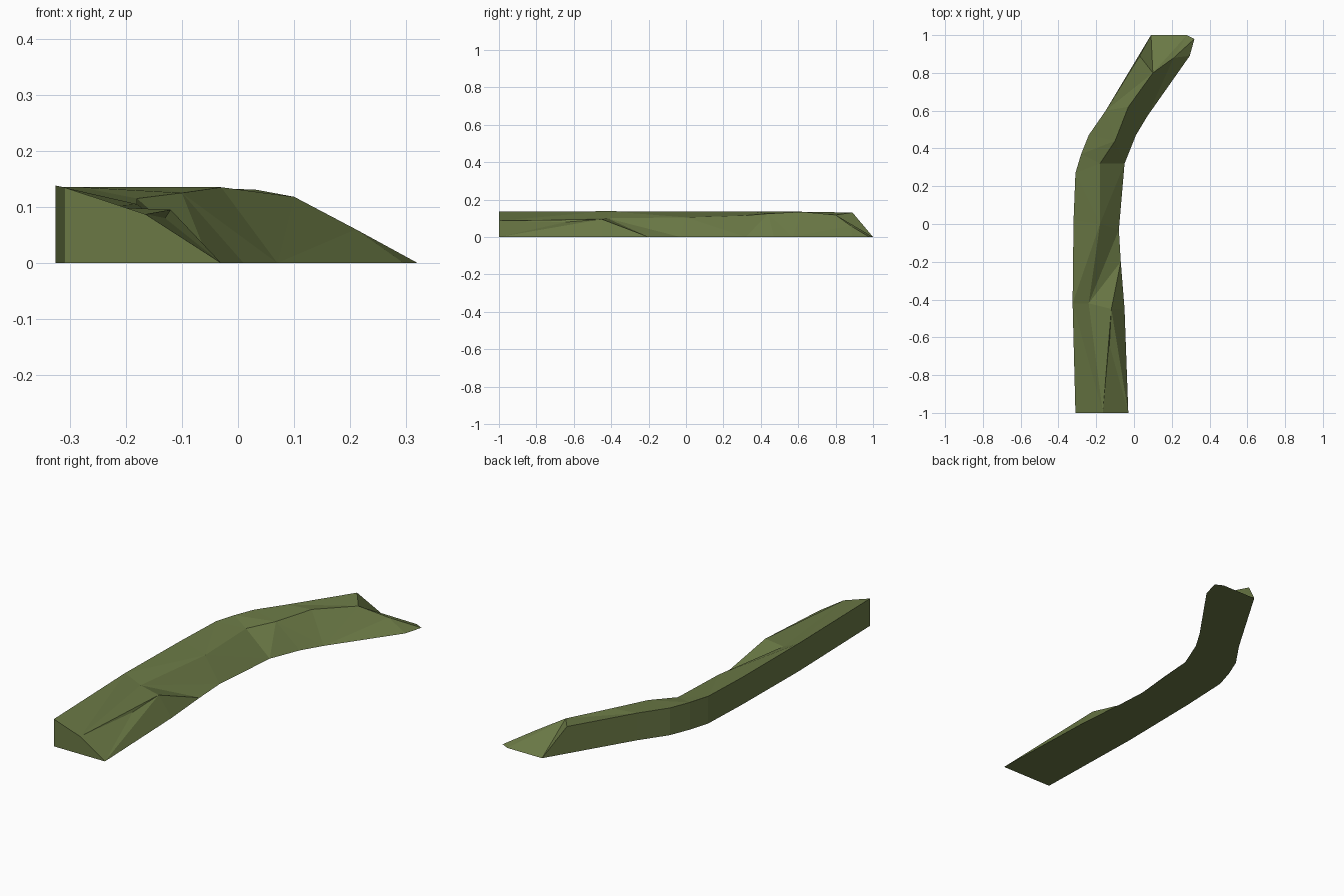
import bpy
import bmesh
from mathutils import Vector

cube = bpy.data.objects.get("Cube")
if cube:
    bpy.data.objects.remove(cube, do_unlink=True)

# Olive ground colour
olive = bpy.data.materials.new("olive_green")
olive.use_nodes = True
colour = (0.145, 0.19, 0.06, 1)
olive.diffuse_color = colour
olive.node_tree.nodes["Principled BSDF"].inputs["Base Color"].default_value = colour
olive.node_tree.nodes["Principled BSDF"].inputs["Roughness"].default_value = 0.9

bm = bmesh.new()


def face(*points):
    bm.faces.new([bm.verts.new(p) for p in points])


def strip(a, b):
    """Join two chains with triangles, always advancing the one that lags in y."""
    i = j = 0
    while i < len(a) - 1 or j < len(b) - 1:
        step_a = j == len(b) - 1 or (i < len(a) - 1 and a[i + 1].y <= b[j + 1].y)
        if step_a:
            tri = (a[i], a[i + 1], b[j])
            i += 1
        else:
            tri = (a[i], b[j + 1], b[j])
            j += 1
        if len({tuple(p) for p in tri}) == 3:
            face(*tri)


def chain(*points):
    return [Vector(p) for p in points]


# Top edge of the upright back wall, and the matching ground line
rim = chain((-.31, -1, .135), (-.325, -.42, .138), (-.32, .02, .135), (-.31, .27, .135),
            (-.28, .37, .135), (-.24, .47, .135), (-.15, .6, .135), (.03, .89, .131))
base = [Vector((p.x, p.y, 0)) for p in rim]
base[-1] = Vector((.09, 1, 0))

# Broken crest between the flat top and the slope
crest = chain((-.165, -1, .087), (-.24, -.42, .1), (-.18, 0, .105), (-.18, .32, .115),
              (-.1, .44, .125), (-.03, .62, .135), (.1, .8, .118))
shoulder = chain(crest[0], (-.13, -.64, .08), (-.12, -.45, .095))

# Foot of the slope
foot = chain((-.03, -1, 0), (-.05, -.45, 0), (-.07, -.2, 0), (-.08, -.03, 0),
             (-.05, .32, 0), (.01, .47, 0), (.07, .57, 0), (.295, .89, 0))
tip = Vector((.32, .98, 0))
corner = Vector((.28, 1, 0))
spur = Vector((.21, .88, .06))

# Back wall and top
for k in range(len(rim) - 1):
    face(base[k], base[k + 1], rim[k + 1], rim[k])
strip(rim, crest)

# Front end cap
face(base[0], rim[0], crest[0], foot[0])

# Lower slope with the notch
strip(crest[:2], shoulder)
strip(shoulder, foot[:2])
face(shoulder[-1], foot[1], foot[2])
face(crest[1], shoulder[-1], foot[2])
face(crest[1], foot[2], foot[3])

# Upper slope
face(crest[1], foot[3], crest[2])
face(crest[2], foot[3], foot[4])
face(crest[2], foot[4], crest[3])
strip(crest[3:6], foot[4:7])
face(crest[5], foot[6], crest[6])
face(crest[6], foot[6], spur)
face(spur, foot[6], foot[7])

# Sloping far end
face(spur, foot[7], tip)
face(spur, tip, corner)
face(crest[6], spur, corner)
face(crest[6], corner, base[-1])
face(rim[-1], crest[6], base[-1])

# Underside
face(*base, corner, tip, *reversed(foot))

bmesh.ops.remove_doubles(bm, verts=bm.verts, dist=0.0005)
bmesh.ops.triangulate(bm, faces=[f for f in bm.faces if len(f.verts) > 4])
bmesh.ops.recalc_face_normals(bm, faces=bm.faces)
mesh = bpy.data.meshes.new("curved_bank")
bm.to_mesh(mesh)
bm.free()
mesh.materials.append(olive)
bank = bpy.data.objects.new("curved_bank", mesh)
bpy.context.collection.objects.link(bank)
